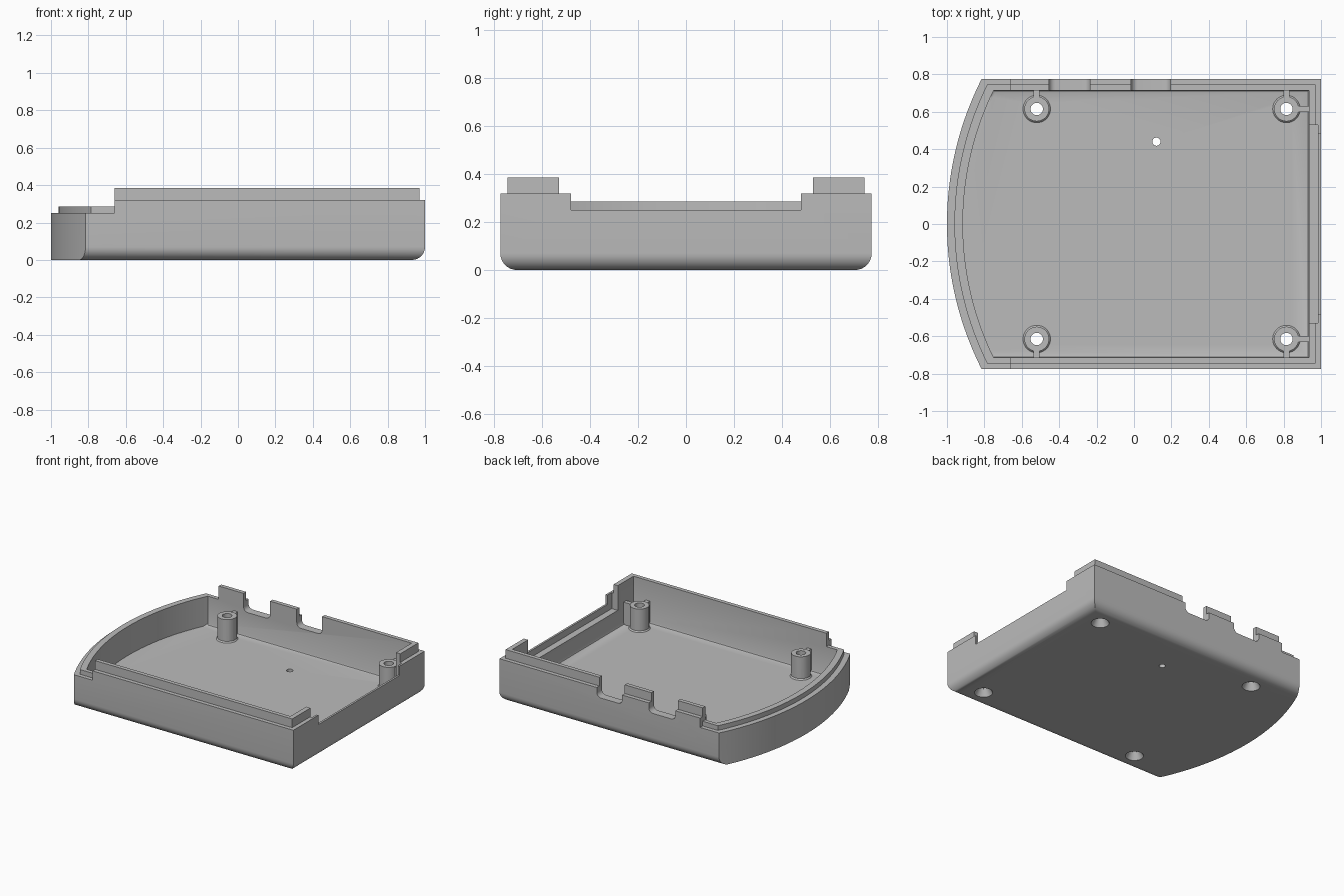
import bpy, bmesh, math
from mathutils import Matrix

if "Cube" in bpy.data.objects:
    bpy.data.objects.remove(bpy.data.objects["Cube"])

grey = bpy.data.materials.new("plain grey plastic")
grey.use_nodes = True
grey.diffuse_color = (0.5, 0.5, 0.5, 1)
grey.node_tree.nodes["Principled BSDF"].inputs["Base Color"].default_value = (0.5, 0.5, 0.5, 1)


def make(name, bm):
    bmesh.ops.recalc_face_normals(bm, faces=bm.faces)
    mesh = bpy.data.meshes.new(name)
    bm.to_mesh(mesh)
    bm.free()
    mesh.materials.append(grey)
    ob = bpy.data.objects.new(name, mesh)
    bpy.context.collection.objects.link(ob)
    return ob


def bevel(bm, rule, width, segments):
    """Round the edges whose midpoint and direction satisfy the rule."""
    picked = []
    for e in bm.edges:
        a, b = (v.co for v in e.verts)
        if rule((a + b) / 2, (b - a).normalized()):
            picked.append(e)
    bmesh.ops.bevel(bm, geom=picked, offset=width, segments=segments,
                    profile=0.5, affect='EDGES', clamp_overlap=True)


def box(name, x, y, z, rule=None, width=0, segments=6):
    bm = bmesh.new()
    bmesh.ops.create_cube(bm, size=1)
    for v in bm.verts:
        for i, (lo, hi) in enumerate((x, y, z)):
            v.co[i] = lo if v.co[i] < 0 else hi
    if rule:
        bevel(bm, rule, width, segments)
    return make(name, bm)


def cone(name, x, y, z0, z1, r0, r1, sides=40):
    bm = bmesh.new()
    bmesh.ops.create_cone(bm, cap_ends=True, segments=sides, radius1=r0, radius2=r1,
                          depth=z1 - z0,
                          matrix=Matrix.Translation((x, y, (z0 + z1) / 2)))
    return make(name, bm)


def plan(name, half, right, bow_inset, z0, z1, floor_round=0):
    """Upright prism of the plan shape: three straight sides and a bowed end."""
    cx, radius = 0.716, 1.716 - bow_inset
    sweep = math.asin(half / radius)
    n = 40
    pts = [(right, half), (right, -half)]
    for i in range(n + 1):
        t = sweep * (2 * i / n - 1)
        pts.append((cx - radius * math.cos(t), radius * math.sin(t)))
    bm = bmesh.new()
    face = bm.faces.new([bm.verts.new((px, py, z0)) for px, py in pts])
    up = bmesh.ops.extrude_face_region(bm, geom=[face])
    for v in up["geom"]:
        if isinstance(v, bmesh.types.BMVert):
            v.co.z = z1
    if floor_round:
        bevel(bm, lambda m, d: m.z < z0 + 0.001, floor_round, 2)
    return make(name, bm)


def combine(ob, tool, operation):
    mod = ob.modifiers.new("combine", 'BOOLEAN')
    mod.operation, mod.solver, mod.object = operation, 'EXACT', tool
    bpy.context.view_layer.objects.active = ob
    bpy.ops.object.modifier_apply(modifier=mod.name)
    bpy.data.objects.remove(tool)


def cut(ob, tool):
    combine(ob, tool, 'DIFFERENCE')


def smooth(ob):
    bpy.ops.object.select_all(action='DESELECT')
    ob.select_set(True)
    bpy.context.view_layer.objects.active = ob
    bpy.ops.object.shade_smooth_by_angle(angle=math.radians(30))


# Outer tray, rounded underneath on its three straight sides
shell = plan("case_shell", 0.775, 1.0, 0, 0, 0.32)
rounded = box("rounding", (-1.3, 1.0), (-0.775, 0.775), (0, 0.6),
              lambda m, d: m.z < 0.01 and m.x > -1.2, 0.07, 8)
combine(shell, rounded, 'INTERSECT')
cut(shell, box("low_end", (-1.5, -0.66), (-1, 1), (0.25, 1)))

# Inner lip standing above the rim, lower around the bowed end
lip = plan("lip", 0.745, 0.97, 0.04, 0.15, 0.385)
cut(lip, box("low_lip", (-1.5, -0.66), (-1, 1), (0.285, 1)))
combine(shell, lip, 'UNION')

# Hollow interior
cut(shell, plan("cavity", 0.715, 0.935, 0.085, 0.068, 0.6, 0.012))

# Panel slot and opening in the straight end wall
cut(shell, box("slot", (0.9, 0.985), (-0.53, 0.53), (0.2, 0.6)))
cut(shell, box("opening", (0.9, 1.1), (-0.48, 0.48), (0.25, 0.6)))

# Connector notches in the back wall
for x0, x1 in ((-0.455, -0.235), (-0.015, 0.195)):
    cut(shell, box("notch", (x0, x1), (0.68, 0.85), (0.25, 0.6),
                   lambda m, d: m.z < 0.26 and abs(d.y) > 0.9, 0.035))

# Small hole in the floor
cut(shell, cone("pinhole", 0.12, 0.44, -0.1, 0.2, 0.022, 0.022, 24))

# Screw posts with ribs to the walls and countersunk holes below
for x, end in ((-0.52, "bowed_end"), (0.815, "straight_end")):
    for side, label in ((-1, "front"), (1, "back")):
        y = 0.615 * side
        post = cone(f"screw_post_{label}_{end}", x, y, 0.055, 0.24, 0.066, 0.066)
        combine(post, cone("foot", x, y, 0.06, 0.085, 0.08, 0.06), 'UNION')
        ys = sorted((y, 0.725 * side))
        combine(post, box("rib", (x - 0.016, x + 0.016), ys, (0.058, 0.235)), 'UNION')
        if x > 0:
            combine(post, box("rib", (x, 0.945), (y - 0.016, y + 0.016), (0.058, 0.235)), 'UNION')
        for ob in (post, shell):
            cut(ob, cone("bore", x, y, -0.1, 0.4, 0.033, 0.033))
        cut(shell, cone("countersink", x, y, -0.001, 0.05, 0.062, 0.034))
        smooth(post)

smooth(shell)
